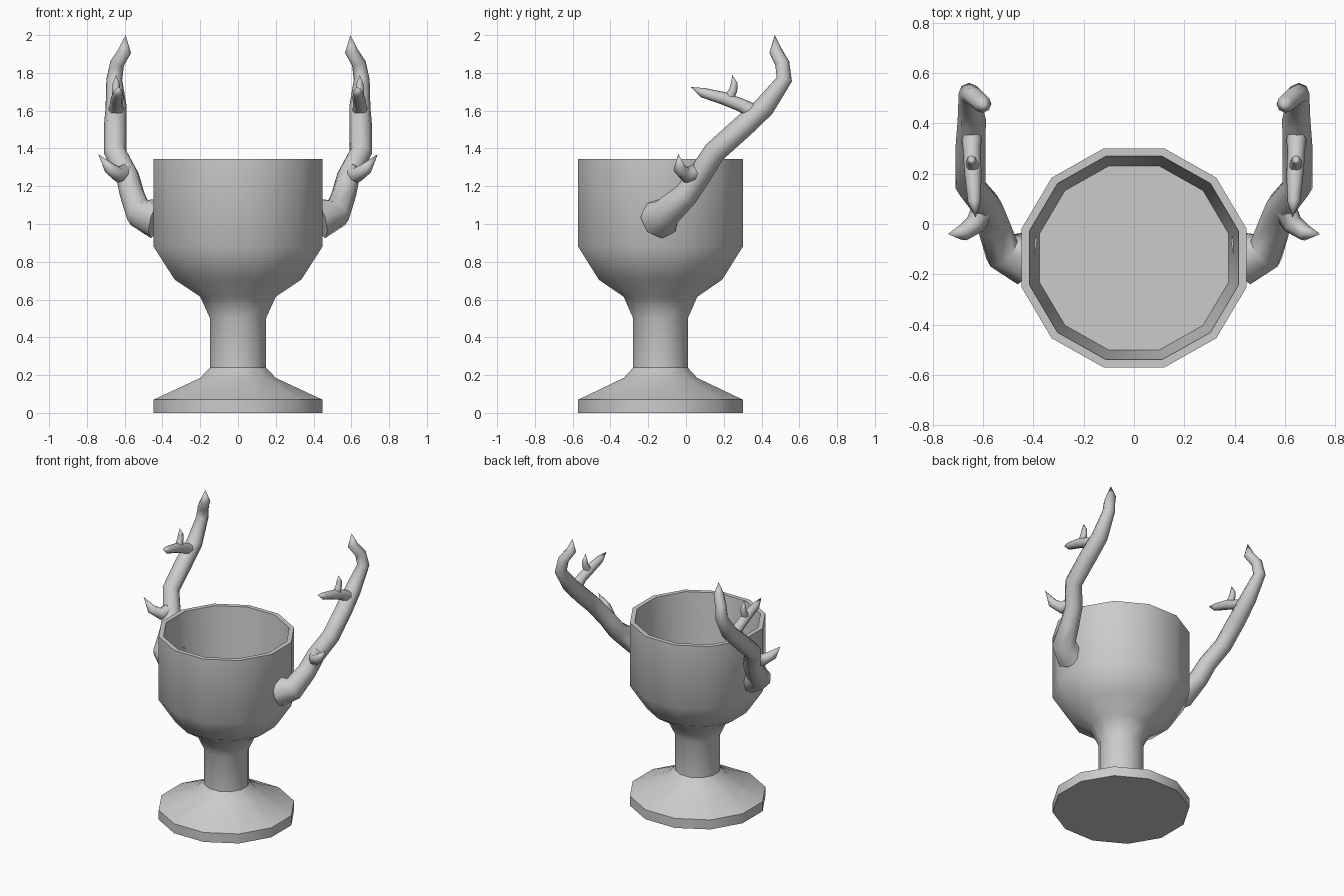
import bpy, bmesh, math
from mathutils import Vector

if "Cube" in bpy.data.objects:
    bpy.data.objects.remove(bpy.data.objects["Cube"])


def finish(bm, name, angle):
    bmesh.ops.remove_doubles(bm, verts=bm.verts, dist=0.0005)
    bmesh.ops.recalc_face_normals(bm, faces=bm.faces)
    me = bpy.data.meshes.new(name)
    bm.to_mesh(me)
    bm.free()
    ob = bpy.data.objects.new(name, me)
    bpy.context.collection.objects.link(ob)
    bpy.ops.object.select_all(action='DESELECT')
    ob.select_set(True)
    bpy.context.view_layer.objects.active = ob
    bpy.ops.object.shade_smooth_by_angle(angle=math.radians(angle))
    return ob


def bridge(bm, a, b):
    n = len(a)
    for i in range(n):
        j = (i + 1) % n
        bm.faces.new((a[i], a[j], b[j], b[i]))


def lathe(name, profile, centre_y, sides=12):
    bm = bmesh.new()
    k = 1 / math.cos(math.pi / sides)  # profile gives flat-to-centre distance
    rings = []
    for r, z in profile:
        angles = [2 * math.pi * (i + 0.5) / sides for i in range(sides)]
        rings.append([bm.verts.new((r * k * math.cos(a),
                                    centre_y + r * k * math.sin(a) * 0.975, z))
                      for a in angles])
    for a, b in zip(rings, rings[1:]):
        bridge(bm, a, b)
    bm.faces.new(rings[0])
    bm.faces.new(rings[-1])
    return finish(bm, name, 40)


def tube(bm, points, sides=8):
    pts = [Vector(p[:3]) for p in points]
    rings = []
    for i, p in enumerate(points[:-1]):
        if i == 0:
            t = pts[1] - pts[0]
        else:
            t = (pts[i] - pts[i - 1]).normalized() + (pts[i + 1] - pts[i]).normalized()
        t.normalize()
        if i == 0:
            u = t.orthogonal().normalized()
        else:
            u = (u - t * u.dot(t)).normalized()
        v = t.cross(u)
        rings.append([bm.verts.new(pts[i] + p[3] * (u * math.cos(a) + v * math.sin(a)))
                      for a in [2 * math.pi * k / sides for k in range(sides)]])
    for a, b in zip(rings, rings[1:]):
        bridge(bm, a, b)
    # closed base and pointed tip
    bm.faces.new(rings[0])
    tip = bm.verts.new(pts[-1])
    last = rings[-1]
    for i in range(sides):
        bm.faces.new((last[i], last[(i + 1) % sides], tip))


# Goblet: foot, stem, bowl and hollow inside
lathe("goblet", [(0.447, 0), (0.447, 0.07), (0.2, 0.185), (0.148, 0.24),
                 (0.148, 0.5), (0.2, 0.615), (0.335, 0.705), (0.447, 0.88),
                 (0.447, 1.345), (0.415, 1.345), (0.375, 0.88)], -0.135)

# Antler handles: beam, lower prong, upper fork
branches = [
    [(0.43, -0.135, 1.03, .11), (0.525, -0.105, 1.06, .08), (0.56, 0.0, 1.155, .066),
     (0.585, 0.07, 1.255, .062), (0.65, 0.15, 1.38, .06), (0.65, 0.30, 1.515, .06),
     (0.645, 0.415, 1.62, .056), (0.655, 0.52, 1.765, .042), (0.64, 0.51, 1.85, .038),
     (0.60, 0.475, 1.915, .035), (0.595, 0.47, 2.0, 0)],
    [(0.59, 0.08, 1.28, .05), (0.63, 0.0, 1.26, .042), (0.68, -0.035, 1.295, .033),
     (0.74, -0.04, 1.37, 0)],
    [(0.645, 0.38, 1.58, .045), (0.645, 0.29, 1.63, .035), (0.64, 0.20, 1.665, .034),
     (0.635, 0.09, 1.695, .026), (0.63, 0.025, 1.725, 0)],
    [(0.64, 0.225, 1.66, .028), (0.645, 0.25, 1.71, .022), (0.645, 0.255, 1.745, .018),
     (0.645, 0.245, 1.79, 0)],
]
for side, label in ((1, "right"), (-1, "left")):
    bm = bmesh.new()
    for br in branches:
        tube(bm, [(x * side, y, z, r) for x, y, z, r in br])
    finish(bm, label + "_antler_handle", 65)
